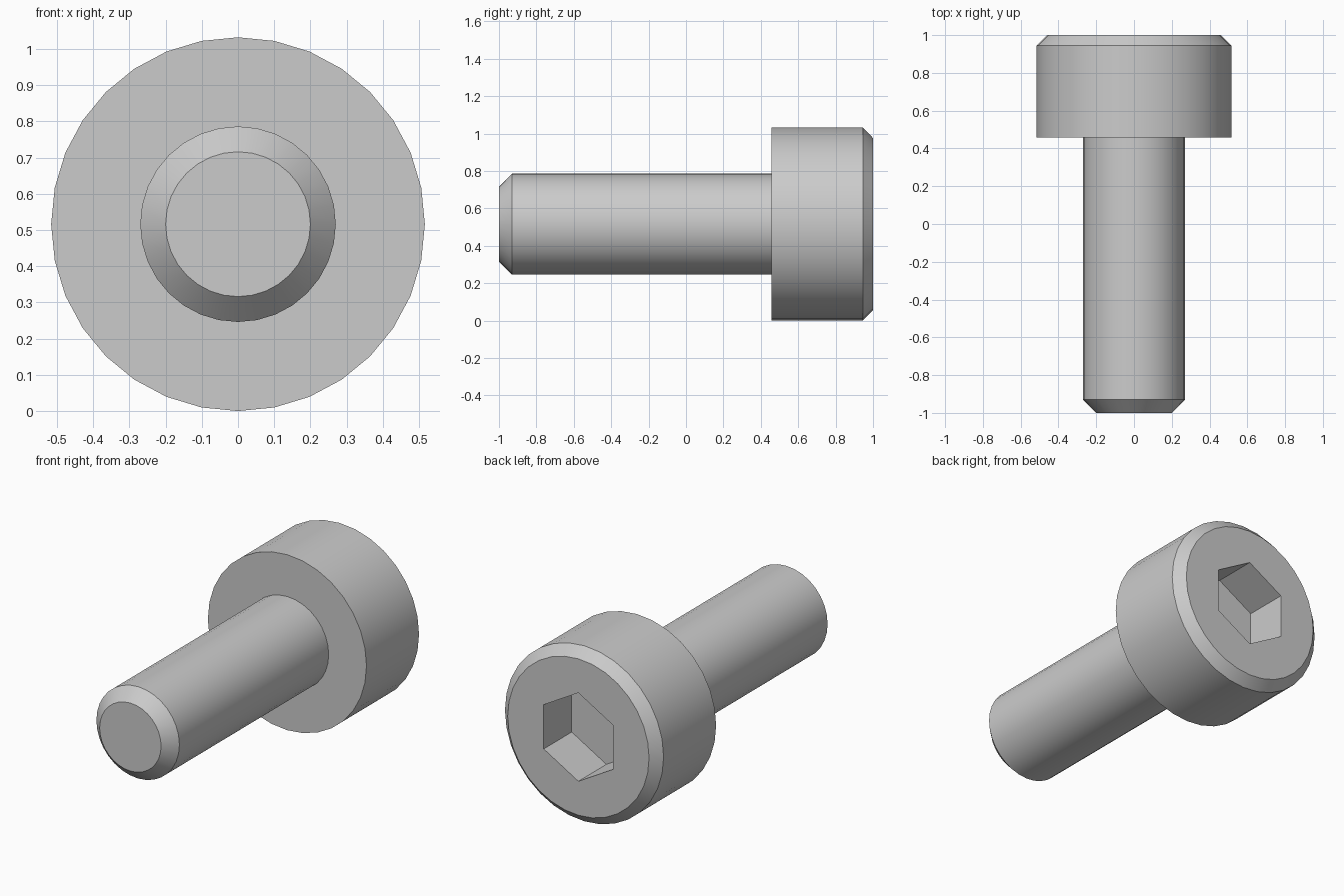
import bpy, bmesh
from math import sin, cos, tau, radians

if "Cube" in bpy.data.objects:
    bpy.data.objects.remove(bpy.data.objects["Cube"])

SIDES = 32
HEAD_R, SHAFT_R, SOCKET_R = 0.516, 0.27, 0.26
SEAT_Y = 0.457          # where the shaft meets the head

steel = bpy.data.materials.new("grey steel")
steel.use_nodes = True
steel.diffuse_color = (0.6, 0.6, 0.6, 1)
steel.node_tree.nodes["Principled BSDF"].inputs["Base Color"].default_value = (0.6, 0.6, 0.6, 1)


def ring(bm, radius, y, sides=SIDES):
    """Circle of vertices around the screw axis, one vertex at the top."""
    angles = [tau * k / sides for k in range(sides)]
    return [bm.verts.new((radius * sin(a), y, HEAD_R + radius * cos(a))) for a in angles]


def bridge(bm, a, b):
    """Quads between two rings of equal size."""
    n = len(a)
    for i in range(n):
        j = (i + 1) % n
        bm.faces.new((a[i], a[j], b[j], b[i]))


def lathe(bm, profile):
    rings = [ring(bm, r, y) for r, y in profile]
    for a, b in zip(rings, rings[1:]):
        bridge(bm, a, b)
    return rings


def loop_edges(bm, verts):
    edges = []
    for a, b in zip(verts, verts[1:] + verts[:1]):
        edges.append(bm.edges.get((a, b)) or bm.edges.new((a, b)))
    return edges


def finish(bm, name):
    bmesh.ops.recalc_face_normals(bm, faces=bm.faces)
    mesh = bpy.data.meshes.new(name)
    bm.to_mesh(mesh)
    bm.free()
    mesh.materials.append(steel)
    obj = bpy.data.objects.new(name, mesh)
    bpy.context.collection.objects.link(obj)
    bpy.ops.object.select_all(action="DESELECT")
    obj.select_set(True)
    bpy.context.view_layer.objects.active = obj
    bpy.ops.object.shade_smooth_by_angle(angle=radians(30))


# Shaft with a chamfered tip
bm = bmesh.new()
rings = lathe(bm, [(0.2, -1), (SHAFT_R, -0.93), (SHAFT_R, SEAT_Y)])
bm.faces.new(rings[0])
finish(bm, "screw_shaft")

# Head: flat underside, straight wall, chamfered rim
bm = bmesh.new()
rings = lathe(bm, [(SHAFT_R, SEAT_Y), (HEAD_R, SEAT_Y), (HEAD_R, 0.945), (0.46, 1)])

# Hexagonal socket sunk into the end face
mouth = ring(bm, SOCKET_R, 1, 6)
floor = ring(bm, SOCKET_R, 0.74, 6)
bridge(bm, mouth, floor)
bm.faces.new(floor)
bmesh.ops.triangle_fill(bm, use_beauty=True, normal=(0, 1, 0),
                        edges=loop_edges(bm, rings[-1]) + loop_edges(bm, mouth))
finish(bm, "screw_head")
